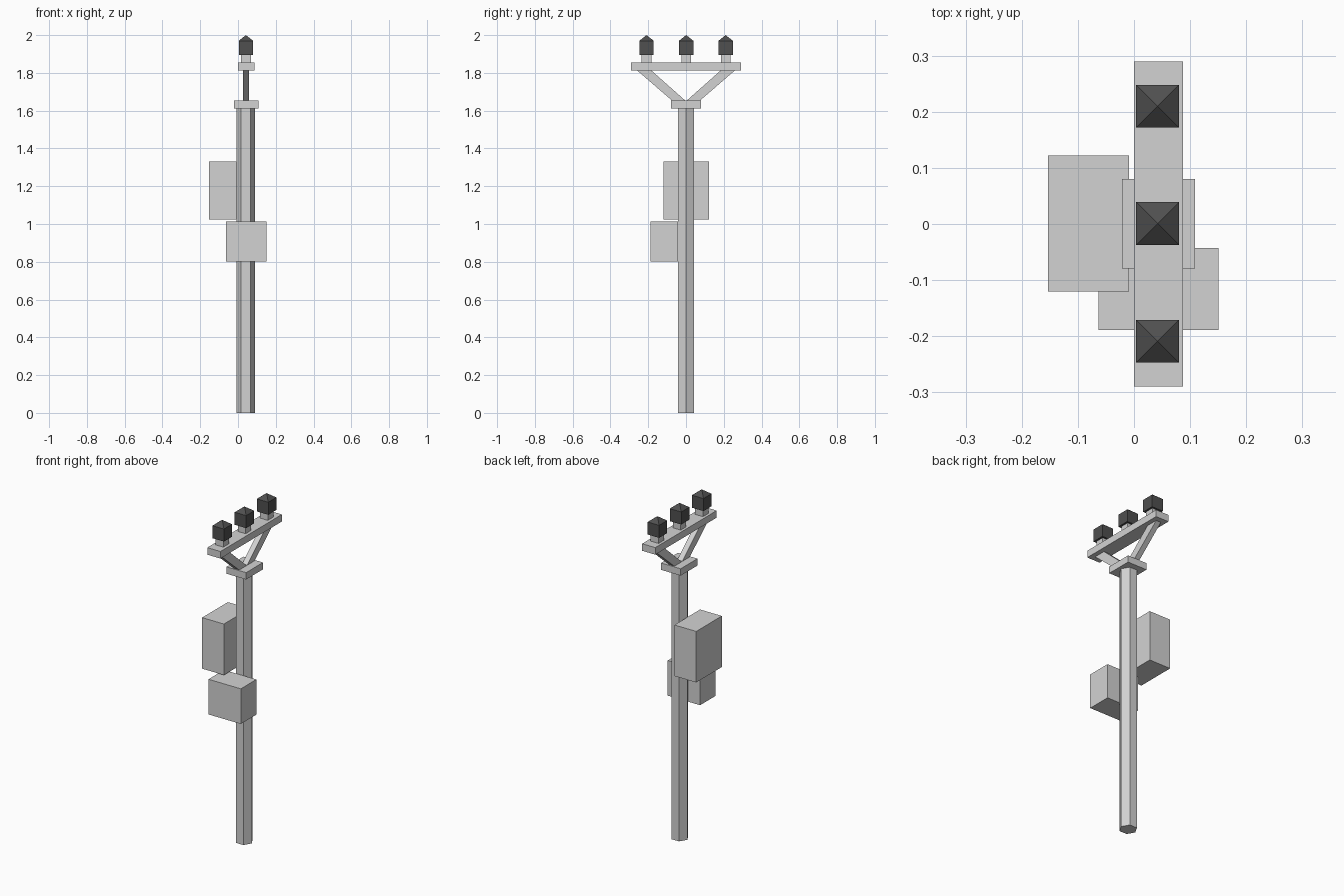
import bpy
import math

if "Cube" in bpy.data.objects:
    bpy.data.objects.remove(bpy.data.objects["Cube"])

CX = 0.042  # centre line of the pole head


def material(name, value):
    m = bpy.data.materials.new(name)
    m.diffuse_color = (value, value, value, 1)
    m.use_nodes = True
    m.node_tree.nodes["Principled BSDF"].inputs["Base Color"].default_value = m.diffuse_color
    return m


LIGHT = material("light grey", 0.65)
DARK = material("dark grey", 0.08)


def mesh_object(name, verts, faces, mat):
    me = bpy.data.meshes.new(name)
    me.from_pydata(verts, [], faces)
    me.materials.append(mat)
    ob = bpy.data.objects.new(name, me)
    bpy.context.collection.objects.link(ob)
    return ob


def prism(name, ring_a, ring_b, mat):
    """Closed solid between two matching rings (ring_a counter-clockwise seen from ring_b)."""
    n = len(ring_a)
    faces = [tuple(reversed(range(n))), tuple(range(n, 2 * n))]
    faces += [(i, (i + 1) % n, n + (i + 1) % n, n + i) for i in range(n)]
    return mesh_object(name, ring_a + ring_b, faces, mat)


def box(name, x, y, z, mat):
    ring = [(x[0], y[0]), (x[1], y[0]), (x[1], y[1]), (x[0], y[1])]
    return prism(name, [(*p, z[0]) for p in ring], [(*p, z[1]) for p in ring], mat)


# Hexagonal pole with a corner on each x side
hexagon = [(0.041 + 0.05 * math.cos(math.radians(60 * i)),
            0.05 * math.sin(math.radians(60 * i))) for i in range(6)]
prism("pole", [(*p, 0) for p in hexagon], [(*p, 1.615) for p in hexagon], LIGHT)

# Cap plate and crossarm
box("cap_plate", (-0.021, 0.109), (-0.079, 0.08), (1.612, 1.653), LIGHT)
box("crossarm", (0.0, 0.087), (-0.29, 0.29), (1.812, 1.854), LIGHT)

# Slanted braces under the crossarm
for side, s in (("front", -1), ("back", 1)):
    profile = [(0, 1.65), (0.07 * s, 1.65), (0.26 * s, 1.814), (0.185 * s, 1.814)]
    if s < 0:
        profile.reverse()
    prism(side + "_brace", [(0.026, *p) for p in profile],
          [(0.059, *p) for p in profile], LIGHT)

# Insulators: stem plus block with a pyramid top
for i, y in enumerate((-0.209, 0.001, 0.21)):
    box(f"insulator_stem_{i}", (CX - 0.026, CX + 0.026), (y - 0.026, y + 0.026),
        (1.85, 1.898), LIGHT)
    r = 0.038
    ring = [(CX + a * r, y + b * r) for a, b in ((-1, -1), (1, -1), (1, 1), (-1, 1))]
    verts = [(*p, 1.895) for p in ring] + [(*p, 1.97) for p in ring] + [(CX, y, 2.0)]
    faces = [(3, 2, 1, 0)]
    for k in range(4):
        n = (k + 1) % 4
        faces += [(k, n, n + 4, k + 4), (k + 4, n + 4, 8)]
    mesh_object(f"insulator_{i}", verts, faces, DARK)

# Equipment cabinets on the pole
box("side_cabinet", (-0.153, -0.009), (-0.12, 0.122), (1.025, 1.33), LIGHT)
box("front_cabinet", (-0.063, 0.151), (-0.189, -0.043), (0.802, 1.012), LIGHT)
